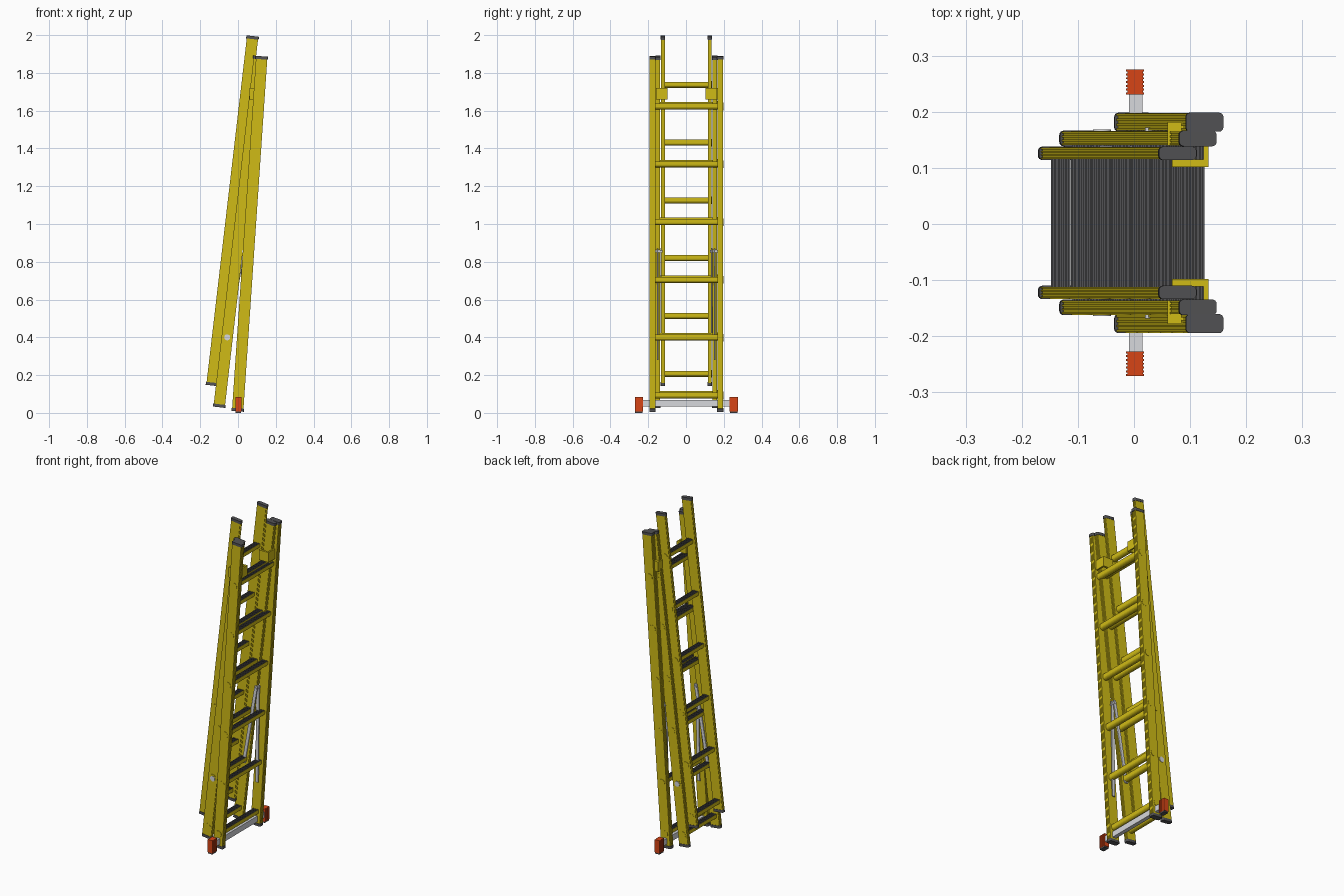
import bpy, bmesh, math
from mathutils import Matrix, Vector

if "Cube" in bpy.data.objects:
    bpy.data.objects.remove(bpy.data.objects["Cube"], do_unlink=True)

Y0 = 0.002  # centre plane


def material(name, rgb, rough=0.5):
    m = bpy.data.materials.new(name)
    m.use_nodes = True
    m.diffuse_color = (*rgb, 1)
    b = next(n for n in m.node_tree.nodes if n.type == 'BSDF_PRINCIPLED')
    b.inputs["Base Color"].default_value = (*rgb, 1)
    b.inputs["Roughness"].default_value = rough
    return m


YELLOW = material("yellow", (0.63, 0.5, 0.008))
GREY = material("dark_grey", (0.085, 0.085, 0.09))
RED = material("orange_red", (0.68, 0.06, 0.008))
SILVER = material("silver", (0.68, 0.69, 0.72))


def prism(name, profile, length, matrix, mats, rule=None, smooth=False):
    """Extrude a closed 2D profile along local z from 0 to length."""
    bm = bmesh.new()
    low = [bm.verts.new((u, v, 0)) for u, v in profile]
    high = [bm.verts.new((u, v, length)) for u, v in profile]
    bm.faces.new(low[::-1])
    bm.faces.new(high)
    n = len(low)
    for i in range(n):
        j = (i + 1) % n
        bm.faces.new((low[i], low[j], high[j], high[i]))
    bmesh.ops.recalc_face_normals(bm, faces=bm.faces[:])
    if rule:
        for f in bm.faces:
            f.material_index = rule(f)
    bm.transform(matrix)
    me = bpy.data.meshes.new(name)
    bm.to_mesh(me)
    bm.free()
    for m in mats:
        me.materials.append(m)
    ob = bpy.data.objects.new(name, me)
    bpy.context.collection.objects.link(ob)
    if smooth:
        bpy.ops.object.select_all(action='DESELECT')
        ob.select_set(True)
        bpy.context.view_layer.objects.active = ob
        bpy.ops.object.shade_smooth_by_angle(angle=math.radians(35))
    return ob


def box(name, lo, hi, mat):
    prof = [(lo[0], lo[1]), (hi[0], lo[1]), (hi[0], hi[1]), (lo[0], hi[1])]
    return prism(name, prof, hi[2] - lo[2], Matrix.Translation((0, 0, lo[2])), [mat])


def disc(name, x, y, z, radius, thick, mat):
    """Short cylinder lying along y, centred on the given point."""
    prof = [(radius * math.cos(a), radius * math.sin(a))
            for a in (math.tau * i / 20 for i in range(20))]
    mx = Matrix.Translation((x, y + thick / 2, z)) @ Matrix.Rotation(math.pi / 2, 4, 'X')
    return prism(name, prof, thick, mx, [mat], smooth=True)


def stile_profile(half, thick):
    """Box section with ribbed narrow edges."""
    step, depth = thick / 7, 0.0025
    edge = []
    for i in range(7):
        u = half - (depth if i % 2 else 0)
        edge += [(u, -thick / 2 + i * step), (u, -thick / 2 + (i + 1) * step)]
    return edge + [(-u, -v) for u, v in edge]


def rounded_profile(half_u, half_v, r):
    pts = []
    for k, (su, sv) in enumerate([(1, 1), (-1, 1), (-1, -1), (1, -1)]):
        for i in range(5):
            a = math.pi / 2 * (k + i / 4)
            pts.append((su * (half_u - r) + r * math.cos(a),
                        sv * (half_v - r) + r * math.sin(a)))
    return pts


def rung_profile(half=0.0175, ribs=6):
    """Flat ribbed tread over a rounded underside."""
    pts = []
    step = 2 * half / (2 * ribs - 1)
    for i in range(2 * ribs - 1):
        v = 0.013 if i % 2 else 0.016
        pts += [(half - i * step, v), (half - (i + 1) * step, v)]
    pts += [(-half * math.cos(a), -0.002 - 0.014 * math.sin(a))
            for a in (math.pi * i / 10 for i in range(11))]
    return pts


def section(name, bottom, top, y_mid, thick, first_rung):
    b, t = Vector((bottom[0], 0, bottom[1])), Vector((top[0], 0, top[1]))
    axis = t - b
    length = axis.length
    tilt = Matrix.Rotation(math.atan2(axis.x, axis.z), 4, 'Y')
    cap = 0.016
    for side, s in (("left", 1), ("right", -1)):
        base = Matrix.Translation((b.x, Y0 + s * y_mid, b.z)) @ tilt
        prism(f"{name}_stile_{side}", stile_profile(0.03, thick), length - 0.01,
              base @ Matrix.Translation((0, 0, 0.005)), [YELLOW])
        for end, z in (("foot", 0), ("cap", length - cap)):
            prism(f"{name}_{end}_{side}", rounded_profile(0.0335, thick / 2 + 0.002, 0.008),
                  cap, base @ Matrix.Translation((0, 0, z)), [GREY], smooth=True)
    # rungs with their round plugs on the outer faces
    half_w = y_mid - thick / 2 + 0.003
    for i in range(6):
        z = first_rung + 0.306 * i
        x = b.x + (z - b.z) * axis.x / axis.z
        mx = (Matrix.Translation((x, Y0 + half_w, z)) @ Matrix.Rotation(math.pi / 2, 4, 'X'))
        prism(f"{name}_rung_{i + 1}", rung_profile(), 2 * half_w, mx, [YELLOW, GREY],
              lambda f: 1 if f.calc_center_median().y > 0.01 else 0)
        for s in (1, -1):
            disc(f"{name}_rung_plug_{i + 1}", x, Y0 + s * (y_mid + thick / 2), z,
                 0.02, 0.003, YELLOW)


# three nested ladder sections
section("base_section", (-0.002, 0.008), (0.126, 1.888), 0.1795, 0.03, 0.092)
section("middle_section", (-0.1, 0.03), (0.114, 1.888), 0.1505, 0.024, 0.1)
section("inner_section", (-0.138, 0.145), (0.078, 1.995), 0.124, 0.02, 0.207)


def strut(name, start, end, y, width=0.02, thick=0.007):
    a, c = Vector((start[0], y, start[1])), Vector((end[0], y, end[1]))
    d = c - a
    mx = Matrix.Translation(a) @ Matrix.Rotation(math.atan2(d.x, d.z), 4, 'Y')
    prism(name, rounded_profile(width / 2, thick / 2, 0.002), d.length, mx, [SILVER])


# stabiliser bar across the base
box("stabiliser_bar", (-0.009, Y0 - 0.24, 0.033), (0.015, Y0 + 0.24, 0.068), SILVER)

for side, s in (("left", 1), ("right", -1)):
    # ribbed stabiliser foot with a dark sole
    n, y_in, y_out = 13, 0.229, 0.273
    step = (y_out - y_in) / n
    ribs = []
    for i in range(n):
        u = 0.018 - (0.002 if i % 2 else 0)
        ribs += [(u, y_in + i * step), (u, y_in + (i + 1) * step)]
    outline = ribs + [(0.004 - u, v) for u, v in reversed(ribs)]
    prism(f"stabiliser_foot_{side}", [(u, Y0 + s * v) for u, v in outline], 0.077,
          Matrix.Translation((0, 0, 0.008)), [RED])
    ys = sorted((Y0 + s * (y_in + 0.002), Y0 + s * (y_out - 0.002)))
    box(f"stabiliser_sole_{side}", (-0.012, ys[0], 0), (0.016, ys[1], 0.01), GREY)

    # folding spreader struts joined by a bolt
    strut(f"spreader_to_base_{side}", (0.02, 0.28), (0.028, 0.87), Y0 + s * 0.151)
    strut(f"spreader_to_middle_{side}", (-0.057, 0.385), (0.028, 0.87), Y0 + s * 0.134)
    disc(f"spreader_bolt_{side}", 0.027, Y0 + s * 0.148, 0.855, 0.007, 0.044, SILVER)
    disc(f"spreader_pin_{side}", -0.057, Y0 + s * 0.149, 0.4, 0.016, 0.034, SILVER)

    # guide bracket near the top
    for part, x0, x1, y0, y1 in (("front", 0.124, 0.133, 0.1, 0.162),
                                 ("inside", 0.068, 0.133, 0.1, 0.113),
                                 ("outside", 0.06, 0.09, 0.138, 0.18)):
        ys = sorted((Y0 + s * y0, Y0 + s * y1))
        box(f"guide_bracket_{part}_{side}", (x0, ys[0], 1.66), (x1, ys[1], 1.72), YELLOW)
